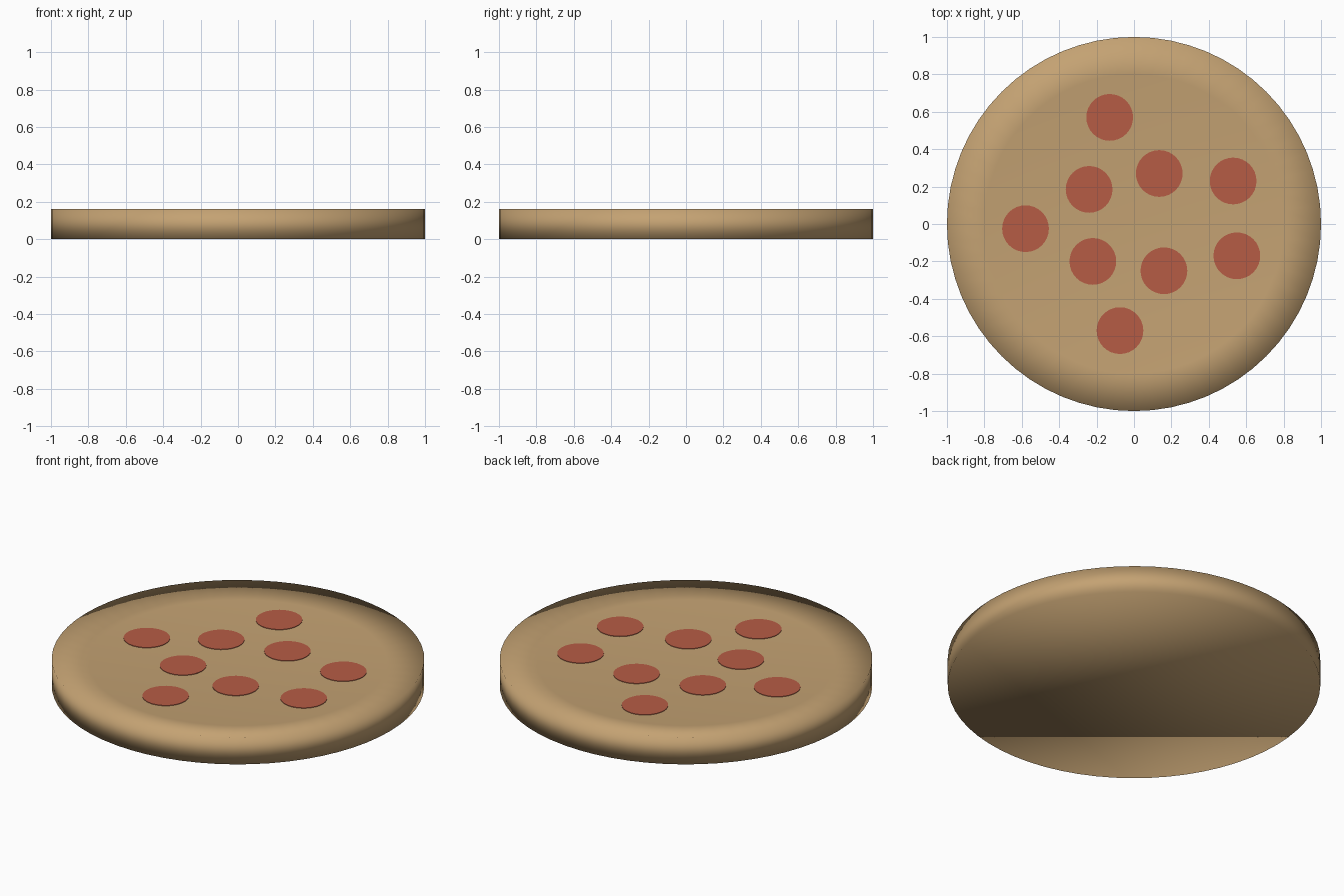
import bpy, bmesh, math

if "Cube" in bpy.data.objects:
    bpy.data.objects.remove(bpy.data.objects["Cube"])


def material(name, rgb):
    m = bpy.data.materials.new(name)
    m.diffuse_color = (*rgb, 1)
    m.use_nodes = True
    m.node_tree.nodes["Principled BSDF"].inputs["Base Color"].default_value = m.diffuse_color
    return m


def lathe(name, profile, sides, mat, location=(0, 0, 0)):
    """Closed solid of revolution from (radius, z) rings, capped at both ends."""
    bm = bmesh.new()
    rings = [[bm.verts.new((r * math.cos(2 * math.pi * i / sides),
                            r * math.sin(2 * math.pi * i / sides), z))
              for i in range(sides)] for r, z in profile]
    for low, high in zip(rings, rings[1:]):
        for i in range(sides):
            j = (i + 1) % sides
            bm.faces.new((low[i], low[j], high[j], high[i]))
    bm.faces.new(rings[0][::-1])
    bm.faces.new(rings[-1])
    mesh = bpy.data.meshes.new(name)
    bm.to_mesh(mesh)
    bm.free()
    mesh.materials.append(mat)
    obj = bpy.data.objects.new(name, mesh)
    obj.location = location
    bpy.context.collection.objects.link(obj)
    return obj


dough = material("dough", (0.55, 0.36, 0.17))
meat = material("meat", (0.47, 0.107, 0.06))

# Pizza base: straight outer wall, rim sloping down to a flat recessed middle
base = lathe("pizza_base", [(1.0, 0.0), (1.0, 0.16), (0.8, 0.136)], 64, dough)
for p in base.data.polygons:
    p.use_smooth = True

# Sausage slices lying on the recessed middle
slices = [(-0.13, 0.57), (0.135, 0.27), (0.53, 0.23), (-0.24, 0.185),
          (-0.58, -0.025), (-0.22, -0.2), (0.16, -0.25), (0.55, -0.17),
          (-0.075, -0.57)]
for n, (x, y) in enumerate(slices, 1):
    lathe(f"sausage_slice_{n}", [(0.125, 0.13), (0.125, 0.139)], 32, meat, (x, y, 0))
